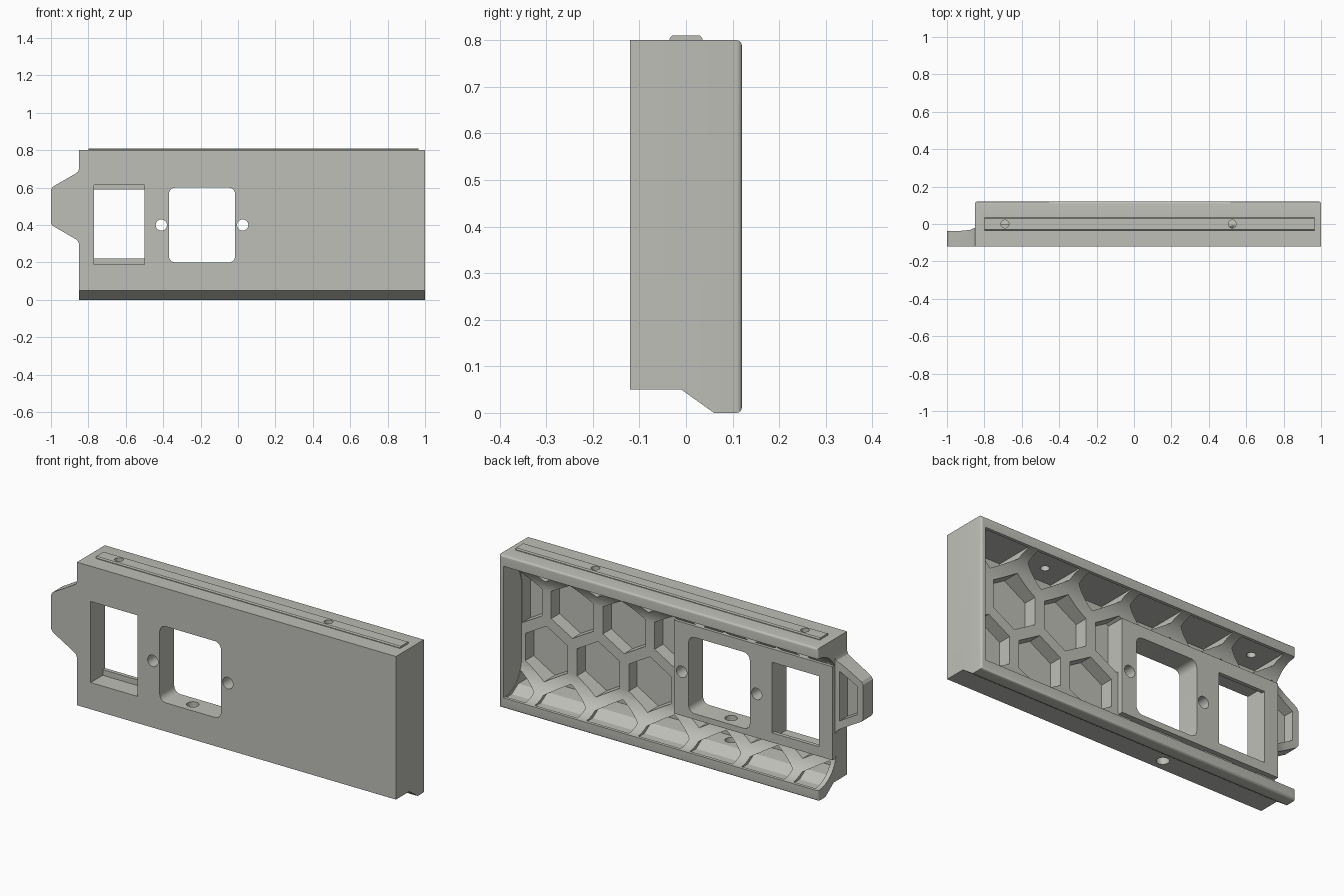
import bpy, bmesh, math
from mathutils import Vector

if "Cube" in bpy.data.objects:
    bpy.data.objects.remove(bpy.data.objects["Cube"])

grey = bpy.data.materials.new("warm_grey")
grey.diffuse_color = (0.52, 0.52, 0.48, 1)
grey.use_nodes = True
grey.node_tree.nodes["Principled BSDF"].inputs["Base Color"].default_value = grey.diffuse_color


def place(axis, p, t):
    """2D profile point p at distance t along the extrusion axis."""
    return {"x": (t, p[0], p[1]), "y": (p[0], t, p[1]), "z": (p[0], p[1], t)}[axis]


def prisms(name, outlines, axis, a, b):
    """Extrude one or more closed outlines along an axis into one object."""
    bm = bmesh.new()
    for pts in outlines:
        face = bm.faces.new([bm.verts.new(place(axis, p, a)) for p in pts])
        ext = bmesh.ops.extrude_face_region(bm, geom=[face])
        move = Vector(place(axis, (0, 0), b - a))
        bmesh.ops.translate(bm, vec=move,
                            verts=[g for g in ext["geom"] if isinstance(g, bmesh.types.BMVert)])
    bmesh.ops.recalc_face_normals(bm, faces=bm.faces)
    mesh = bpy.data.meshes.new(name)
    bm.to_mesh(mesh)
    bm.free()
    mesh.materials.append(grey)
    ob = bpy.data.objects.new(name, mesh)
    bpy.context.collection.objects.link(ob)
    return ob


def rect(x0, x1, z0, z1):
    return [(x0, z0), (x1, z0), (x1, z1), (x0, z1)]


def arc(cx, cy, r, a0, a1, n):
    return [(cx + r * math.cos(math.radians(a0 + (a1 - a0) * i / n)),
             cy + r * math.sin(math.radians(a0 + (a1 - a0) * i / n))) for i in range(n + 1)]


def circle(cx, cy, r, n=32):
    return arc(cx, cy, r, 0, 360, n)[:-1]


def round_rect(x0, x1, z0, z1, r):
    corners = [(x1 - r, z1 - r, 0), (x0 + r, z1 - r, 90), (x0 + r, z0 + r, 180), (x1 - r, z0 + r, 270)]
    return [p for cx, cz, a in corners for p in arc(cx, cz, r, a, a + 90, 6)]


def combine(target, tool, op):
    """Apply a boolean and delete the tool."""
    mod = target.modifiers.new("bool", "BOOLEAN")
    mod.operation, mod.solver, mod.object = op, "EXACT", tool
    with bpy.context.temp_override(object=target, active_object=target):
        bpy.ops.object.modifier_apply(modifier=mod.name)
    bpy.data.objects.remove(tool, do_unlink=True)


X0, X1, Y0, Y1, TOP = -0.85, 1.0, -0.12, 0.12, 0.80

# Outer block with stepped underside and rounded rear edges
panel = prisms("panel_body", [[(Y0, 0.05), (-0.01, 0.05), (0.06, 0.0), (Y1, 0.0),
                               (Y1, TOP), (Y0, TOP)]], "x", X0, X1)
bm = bmesh.new()
bm.from_mesh(panel.data)
bmesh.ops.bevel(bm, geom=[e for e in bm.edges if all(v.co.y > 0.11 for v in e.verts)],
                offset=0.012, segments=4, profile=0.5, affect="EDGES")
bm.to_mesh(panel.data)
bm.free()

# Rear channel with large concave fillets, open at the tab end
low = arc(0.12, 0.205, 0.15, 270, 180, 14)
high = [(y, 0.8 - z) for y, z in reversed(low)]
channel = prisms("channel_cutter", [[(0.2, 0.055)] + low + high + [(0.2, 0.745)]], "x", -0.95, 0.975)
combine(panel, channel, "DIFFERENCE")

# Honeycomb pockets, clipped to leave an even skin
PITCH = 0.30
cells = []
for row, z in enumerate((0.01, 0.27, 0.53, 0.79)):
    first = 0.98 if row % 2 == 0 else 0.83
    if row % 2 == 1:
        first = 1.13
    offset = 0.98 if row in (0, 2) else first - 0.30
    for k in range(7):
        cells.append([(offset - k * PITCH + 0.142 * math.cos(math.radians(a)),
                       z + 0.142 * math.sin(math.radians(a))) for a in range(30, 390, 60)])
pockets = prisms("pocket_cutter", cells, "y", -0.1, 0.105)
clip = prisms("pocket_clip", [[(-0.15, 0.085), (0.0, 0.085), (0.055, 0.05), (0.15, 0.05),
                               (0.15, 0.75), (-0.15, 0.75)]], "x", -0.825, 0.972)
combine(pockets, clip, "INTERSECT")
combine(panel, pockets, "DIFFERENCE")

# Solid pad behind the openings
combine(panel, prisms("mount_pad", [rect(-0.849, 0.07, 0.17, 0.66)], "y", -0.11, 0.0), "UNION")

# Side tab with tapered ends, thickening toward the body
half = [(-0.80, 0.715), (-0.85, 0.70), (-0.856, 0.685), (-0.87, 0.674), (-0.99, 0.605), (-1.0, 0.59)]
outline = half + [(x, 1.0 - z) for x, z in reversed(half)]
tab = prisms("side_tab", [outline], "y", Y0, 0.05)
tab_side = prisms("tab_clip", [[(-1.1, -0.13), (-0.8, -0.13), (-0.8, -0.015), (-0.85, -0.02),
                                (-0.875, -0.031), (-0.92, -0.036), (-1.1, -0.041)]], "z", 0.2, 0.8)
combine(tab, tab_side, "INTERSECT")
recess = prisms("tab_recess", [[(-0.87, 0.63), (-0.965, 0.575), (-0.965, 0.425), (-0.87, 0.37)]],
                "y", -0.095, 0.1)
combine(tab, recess, "DIFFERENCE")
combine(panel, tab, "UNION")

# Raised top strip with bevelled edges
strip = prisms("top_strip", [[(-0.035, 0.79), (-0.035, 0.804), (-0.03, 0.81), (0.03, 0.81),
                              (0.035, 0.804), (0.035, 0.79)]], "x", -0.8, 0.965)
combine(panel, strip, "UNION")

# Openings: rounded window, screw holes, stepped switch opening
for outlines, a, b in (
        ([round_rect(-0.37, -0.015, 0.2, 0.6, 0.035)], -0.3, 0.3),
        ([circle(-0.41, 0.4, 0.03), circle(0.025, 0.4, 0.03)], -0.3, 0.3),
        ([rect(-0.77, -0.5, 0.22, 0.59)], -0.3, 0.3),
        ([rect(-0.77, -0.5, 0.19, 0.615)], -0.3, -0.02)):
    combine(panel, prisms("opening_cutter", outlines, "y", a, b), "DIFFERENCE")

# Screw holes in the top wall and one cable hole underneath
combine(panel, prisms("top_holes", [circle(-0.69, 0, 0.021), circle(0.525, 0, 0.021)],
                      "z", 0.66, 0.9), "DIFFERENCE")
combine(panel, prisms("bottom_hole", [circle(-0.22, -0.06, 0.03)], "z", -0.05, 0.25), "DIFFERENCE")

# Smooth the curved surfaces, keep hard edges
bpy.ops.object.select_all(action="DESELECT")
panel.select_set(True)
bpy.context.view_layer.objects.active = panel
bpy.ops.object.shade_smooth_by_angle(angle=math.radians(25))
